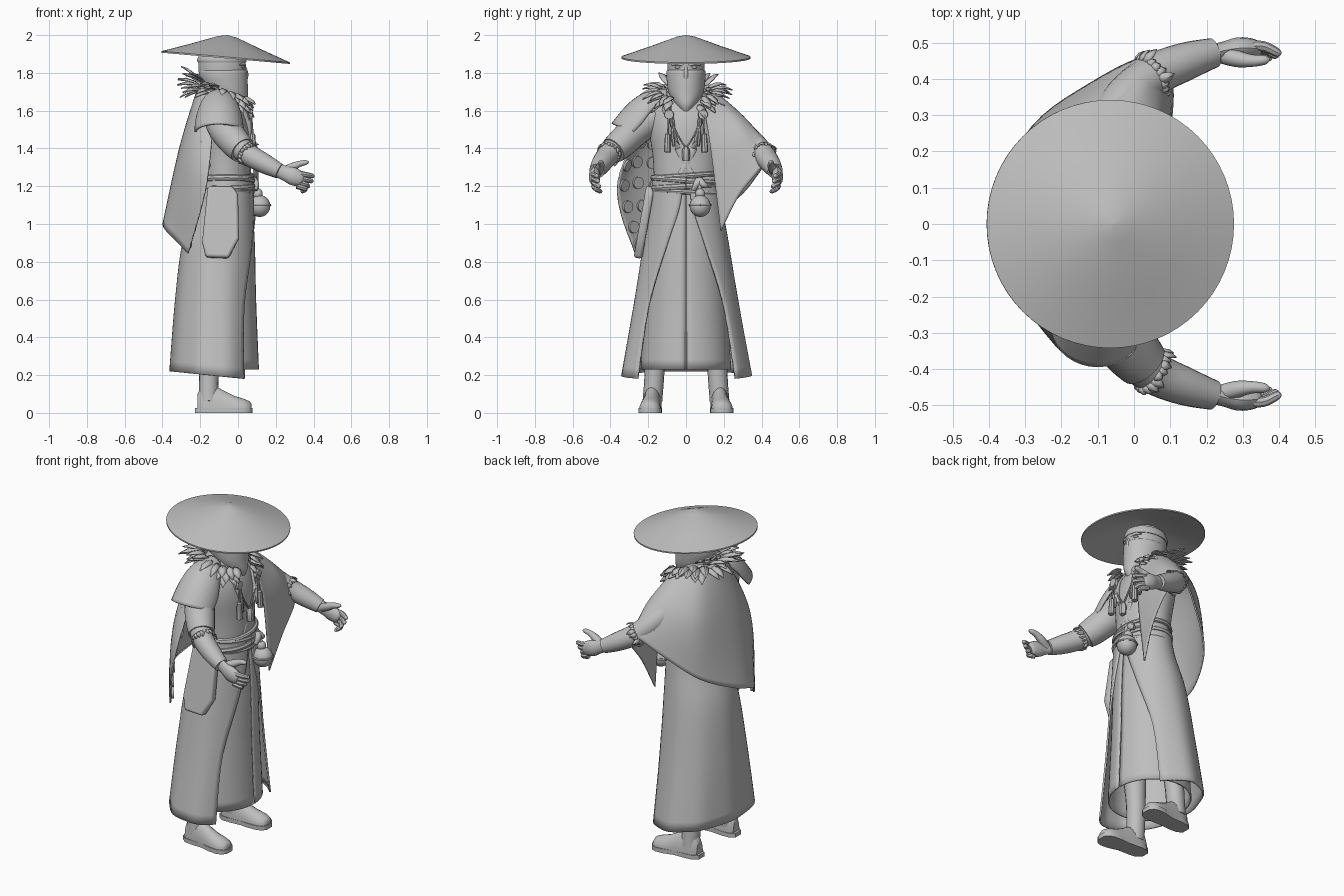
import bpy, bmesh, math, random
from mathutils import Vector, Matrix

random.seed(4)
if "Cube" in bpy.data.objects:
    bpy.data.objects.remove(bpy.data.objects["Cube"])

clay = bpy.data.materials.new("plain_grey")
clay.use_nodes = True
clay.diffuse_color = (0.52, 0.52, 0.52, 1)
clay.node_tree.nodes["Principled BSDF"].inputs["Base Color"].default_value = (0.52, 0.52, 0.52, 1)


def finish(name, bm, thick=0, angle=40):
    """Turn a bmesh into a shaded object, with optional cloth thickness."""
    bmesh.ops.recalc_face_normals(bm, faces=bm.faces)
    me = bpy.data.meshes.new(name)
    bm.to_mesh(me)
    bm.free()
    me.materials.append(clay)
    me.polygons.foreach_set("use_smooth", [True] * len(me.polygons))
    me.set_sharp_from_angle(angle=math.radians(angle))
    ob = bpy.data.objects.new(name, me)
    bpy.context.scene.collection.objects.link(ob)
    if thick:
        mod = ob.modifiers.new("thickness", "SOLIDIFY")
        mod.thickness, mod.offset = thick, 0
    return ob


def spline(keys, n):
    """Smooth curve through keys of any dimension."""
    k = [Vector(p) for p in keys]
    out = []
    for i in range(len(k) - 1):
        a, b, c, d = k[max(i - 1, 0)], k[i], k[i + 1], k[min(i + 2, len(k) - 1)]
        for j in range(n):
            t = j / n
            out.append(b + (c - a) * (t / 2) + (a * 2 - b * 5 + c * 4 - d) * (t * t / 2)
                       + (b * 3 - a - c * 3 + d) * (t ** 3 / 2))
    return out + [k[-1]]


def skin(bm, rows, loop=True, caps=True):
    vs = [[bm.verts.new(p) for p in r] for r in rows]
    m = len(vs[0])
    for r, s in zip(vs, vs[1:]):
        for j in range(m if loop else m - 1):
            bm.faces.new((r[j], r[(j + 1) % m], s[(j + 1) % m], s[j]))
    if loop and caps:
        bm.faces.new(vs[0])
        bm.faces.new(vs[-1])


def tube(bm, keys, n=4, m=12, squash=1):
    """Round limb through keys of (x, y, z, radius)."""
    pts = spline(keys, n)
    rows = []
    for i, p in enumerate(pts):
        t = (pts[min(i + 1, len(pts) - 1)] - pts[max(i - 1, 0)]).xyz.normalized()
        u = t.cross(Vector((0, 0, 1)) if abs(t.z) < 0.95 else Vector((1, 0, 0))).normalized()
        v = u.cross(t)
        rows.append([p.xyz + (u * math.cos(a) * squash + v * math.sin(a)) * max(p[3], 0.001)
                     for a in (math.tau * j / m for j in range(m))])
    skin(bm, rows)


def wrap(name, keys, thick=0, n=5, m=48, fold=0):
    """Elliptic body shell from keys of (z, centre x, radius x, radius y, front opening degrees)."""
    rows = []
    for z, cx, rx, ry, gap in spline(keys, n):
        g = math.radians(gap)
        low = fold * max(0, 1.2 - z)
        row = []
        for j in range(m):
            a = g + (math.tau - 2 * g) * j / (m - 1 if thick else m)
            f = 1 + low * math.sin(9 * a)
            row.append((cx + rx * f * math.cos(a), ry * f * math.sin(a), z - 2 * low * (1 + math.cos(a))))
        rows.append(row)
    bm = bmesh.new()
    skin(bm, rows, loop=not thick)
    return finish(name, bm, thick)


def ball(bm, centre, size):
    mat = Matrix.Translation(centre) @ Matrix.Diagonal((*size, 1))
    bmesh.ops.create_uvsphere(bm, u_segments=20, v_segments=12, radius=1, matrix=mat)


def leaf(bm, base, direction, up, length, width):
    """Curved, keeled feather."""
    d, up = Vector(direction).normalized(), Vector(up)
    side = d.cross(up).normalized()
    rows = []
    for t, w in ((0, .4), (.3, 1), (.65, .8), (1, .04)):
        c = Vector(base) + d * length * t + up * length * .35 * t * (1 - t)
        rows.append([c - side * w * width, c + up * width * .4 * w, c + side * w * width])
    skin(bm, rows, loop=False)


# Wide conical hat, hollow underneath and tipped forward
bm = bmesh.new()
skin(bm, [[(r * math.cos(a), r * math.sin(a), z) for a in (math.tau * j / 64 for j in range(64))]
          for r, z in ((.003, .115), (.05, .106), (.2, .05), (.342, 0), (.342, -.008), (.2, .036), (.003, .1))])
hat = finish("straw_hat", bm)
hat.location = (-.065, 0, 1.885)
hat.rotation_euler.y = math.radians(5)

# Head, face cloth and headband
wrap("head", [(1.62, -.05, .06, .05, 0), (1.7, -.08, .1, .08, 0), (1.78, -.083, .122, .095, 0),
              (1.87, -.085, .122, .098, 0), (1.92, -.085, .09, .08, 0), (1.945, -.085, .02, .02, 0)])
wrap("face_cloth", [(1.585, .015, .02, .012, 0), (1.63, -.02, .075, .055, 0), (1.69, -.05, .103, .09, 0),
                    (1.76, -.073, .124, .102, 0), (1.805, -.08, .128, .104, 0), (1.815, -.08, .12, .095, 0)])
wrap("headband", [(1.855, -.085, .127, .103, 0), (1.87, -.085, .131, .106, 0), (1.9, -.085, .118, .098, 0)])
bm = bmesh.new()
tube(bm, [(.034, 0, 1.84, .006), (.042, 0, 1.8, .012), (.038, 0, 1.77, .014), (.026, 0, 1.72, .008)])
finish("nose", bm)
bm = bmesh.new()
for s in (1, -1):
    ball(bm, (.022, s * .04, 1.83), (.014, .02, .008))
    tube(bm, [(.036, s * .015, 1.84, .006), (.03, s * .045, 1.848, .008), (.01, s * .075, 1.842, .004)])
finish("eyes_and_brows", bm)

# Torso and layered robe
wrap("torso", [(1.18, -.06, .128, .168, 0), (1.35, -.07, .137, .175, 0), (1.5, -.08, .145, .195, 0),
               (1.6, -.09, .13, .185, 0), (1.67, -.1, .1, .12, 0), (1.74, -.09, .075, .075, 0)])
wrap("inner_skirt", [(1.25, -.06, .125, .16, 1), (.9, -.09, .175, .19, 1),
                     (.6, -.105, .197, .212, 1), (.23, -.113, .22, .236, 1)], .008)
wrap("outer_coat", [(1.25, -.06, .135, .172, 4), (1.1, -.07, .152, .187, 10), (.9, -.1, .19, .222, 27),
                    (.6, -.115, .213, .272, 46), (.22, -.123, .235, .342, 49)], .01, fold=.012)
bm = bmesh.new()
for s in (1, -1):
    tube(bm, [(-.03, s * .1, 1.66, .02), (.05, s * .075, 1.54, .022),
              (.058, s * .04, 1.4, .02), (.062, -s * .03, 1.26, .016)], squash=.5)
finish("robe_lapels", bm)

# Wound sash and its knot
bm = bmesh.new()
for z, tilt, r in ((1.255, .012, .014), (1.23, -.015, .017), (1.2, .012, .018), (1.17, -.01, .014)):
    tube(bm, [(-.06 + .135 * math.cos(a), .172 * math.sin(a), z + tilt * math.sin(a), r)
              for a in (math.tau * j / 32 for j in range(33))], n=1, m=8)
for y, z in ((.11, 1.2), (.04, 1.18)):
    tube(bm, [(.08, .07, 1.23, .022), (.095, (y + .07) / 2, 1.21, .018), (.09, y, z, .012)])
finish("waist_sash", bm)

# Gourd
bm = bmesh.new()
ball(bm, (.115, .075, 1.095), (.056, .056, .058))
ball(bm, (.105, .075, 1.16), (.026, .026, .028))
tube(bm, [(.105, .075, 1.17, .012), (.09, .07, 1.23, .008)])
tube(bm, [(.115 + .056 * math.cos(a), .075 + .056 * math.sin(a), 1.1, .006)
          for a in (math.tau * j / 20 for j in range(21))], n=1, m=6)
finish("gourd", bm)

# Hip pouch lying on the right side of the coat
bm = bmesh.new()
outline = ((-.16, .2), (-.19, -.1), (-.17, -.18), (-.05, -.185), (.005, -.08), (.0, .16), (-.03, .2))
face = bm.faces.new([bm.verts.new((x, 0, z)) for x, z in outline])
ext = bmesh.ops.extrude_face_region(bm, geom=[face])
bmesh.ops.translate(bm, vec=(0, .045, 0), verts=[v for v in ext["geom"] if isinstance(v, bmesh.types.BMVert)])
pouch = finish("hip_pouch", bm)
pouch.location = (0, -.245, 1.005)
pouch.rotation_euler.x = math.radians(-10)
bev = pouch.modifiers.new("soft_edge", "BEVEL")
bev.width, bev.segments = .014, 3

# Cape: each column runs neck, middle, hem from the left front round to the right back
columns = [((.03, .09, 1.65), (.08, .13, 1.4), (.08, .185, .96)),
           ((-.01, .13, 1.68), (.08, .24, 1.45), (.1, .28, 1.15)),
           ((-.05, .14, 1.7), (.05, .3, 1.515), (.1, .4, 1.3)),
           ((-.09, .14, 1.71), (-.04, .3, 1.57), (.04, .46, 1.39)),
           ((-.13, .13, 1.72), (-.15, .3, 1.505), (-.12, .385, 1.27)),
           ((-.18, .09, 1.72), (-.255, .225, 1.45), (-.28, .265, 1.13)),
           ((-.21, 0, 1.72), (-.3, .05, 1.42), (-.38, .07, 1.03)),
           ((-.2, -.09, 1.71), (-.295, -.12, 1.4), (-.39, -.08, .98)),
           ((-.16, -.13, 1.7), (-.24, -.265, 1.33), (-.325, -.19, .91)),
           ((-.12, -.15, 1.67), (-.165, -.36, 1.22), (-.265, -.27, .845))]
bands = [spline([c[k] for c in columns], 5) for k in range(3)]
cape = [spline(col, 8) for col in zip(*bands)]
bm = bmesh.new()
skin(bm, cape, loop=False)
finish("cape", bm, .009)

# Round plates sewn inside the right edge of the cape
bm = bmesh.new()
for i in range(-9, -1, 3):
    for j in range(6 + i % 2, 16, 2):
        p = cape[i][j]
        nrm = (cape[i + 1][j] - cape[i - 1][j]).cross(cape[i][j + 1 if j < 15 else j] - cape[i][j - 1]).normalized()
        if nrm.dot(Vector((0, -.05, p.z)) - p) < 0:
            nrm = -nrm
        tube(bm, [(*p, .032), (*(p + nrm * .018), .032)], n=1, m=16)
finish("cape_plates", bm)

# Right shoulder guard: arched rows of (y, z, half width, normal y, normal z)
bm = bmesh.new()
rows = []
for y, z, w, ny, nz in spline([(-.1, 1.71, .06, .1, 1), (-.2, 1.7, .1, -.2, 1),
                               (-.3, 1.635, .12, -.6, .8), (-.39, 1.53, .125, -.9, .35)], 5):
    rows.append([(-.1 + w * math.sin(t), y - ny * w * (1 - math.cos(t)), z - nz * w * (1 - math.cos(t)))
                 for t in (math.radians(-90 + 10 * j) for j in range(19))])
skin(bm, rows, loop=False)
finish("shoulder_guard", bm, .012)

# Loose right sleeve
bm = bmesh.new()
tube(bm, [(-.1, -.17, 1.57, .085), (-.07, -.265, 1.5, .085), (-.01, -.345, 1.425, .08), (.025, -.385, 1.39, .072)], m=20)
finish("right_sleeve", bm)

# Arms, hands and ragged cuffs
for s, side in ((1, "left"), (-1, "right")):
    bm = bmesh.new()
    tube(bm, [(-.09, s * .2, 1.54, .065), (-.03, s * .33, 1.45, .065), (.05, s * .407, 1.372, .059),
              (.14, s * .447, 1.32, .053), (.22, s * .472, 1.28, .041)], m=20)
    finish(side + "_arm", bm)
    bm = bmesh.new()
    tube(bm, [(.2, s * .466, 1.29, .038), (.25, s * .478, 1.268, .039), (.29, s * .484, 1.253, .047),
              (.33, s * .484, 1.237, .04), (.345, s * .484, 1.23, .025)], squash=.65)
    for k in range(4):
        z, tip = 1.27 - k * .023, 1.254 - k * .027
        x = .395 - .012 * k * k / 2
        tube(bm, [(.31, s * .488, z, .015), (.355, s * (.49 - .004 * k), (z + tip) / 2, .0145),
                  (x, s * (.472 - .006 * k), tip, .012), (x + .009, s * (.467 - .006 * k), tip - .002, .004)], m=8)
    tube(bm, [(.235, s * .468, 1.275, .024), (.285, s * .455, 1.3, .023), (.325, s * .45, 1.318, .017),
              (.36, s * .452, 1.326, .013), (.374, s * .454, 1.326, .004)], m=10)
    finish(side + "_hand", bm)
    bm = bmesh.new()
    axis = Vector((.75, s * .4, -.5)).normalized()
    u = axis.orthogonal().normalized()
    v = axis.cross(u)
    for k in range(20):
        a = math.tau * k / 20
        out = u * math.cos(a) + v * math.sin(a)
        leaf(bm, Vector((.035, s * .4, 1.382)) + out * .055, axis + out * random.uniform(.1, .4),
             out, random.uniform(.02, .055), .015)
    finish(side + "_cuff", bm, .004)

# Feather collar: three rows, high at the back, dipping towards an open front
bm = bmesh.new()
for row in range(3):
    for k in range(20):
        a = math.radians(32 + 296 * (k + row / 3) / 19.7)
        back = (1 - math.cos(a)) / 2
        out = Vector((math.cos(a), math.sin(a), 0))
        base = Vector((-.075 + .125 * out.x, .135 * out.y, 1.62 + .085 * back + .02 * row))
        lift = random.uniform(-.35, .15) + .4 * row * back - .7 * (1 - back)
        leaf(bm, base, out + Vector((0, random.uniform(-.3, .3), lift)), (0, 0, 1),
             random.uniform(.08, .11) * (.75 + .55 * back), .026)
finish("feather_collar", bm, .006)

# Necklace, tassels and pendant
bm = bmesh.new()
for s in (1, -1):
    tube(bm, [(.05, s * .09, 1.6, .005), (.07, s * .06, 1.5, .005), (.078, 0, 1.4, .005)], m=6)
    tube(bm, [(.06, s * .09, 1.58, .026), (.078, s * .09, 1.58, .024)], n=1, m=16)
    tube(bm, [(.072, s * .092, 1.56, .005), (.077, s * .096, 1.48, .005), (.077, s * .097, 1.475, .014),
              (.08, s * .1, 1.38, .017)], n=2, m=8)
    tube(bm, [(.072, s * .078, 1.56, .005), (.078, s * .068, 1.44, .008), (.078, s * .066, 1.41, .004)], m=6)
tube(bm, [(.077, 0, 1.41, .01), (.079, 0, 1.385, .024), (.079, 0, 1.335, .02)], n=2, m=6, squash=.9)
finish("necklace", bm)

# Legs and boots
for s, side in ((1, "left"), (-1, "right")):
    bm = bmesh.new()
    tube(bm, [(-.1, s * .12, .9, .075), (-.13, s * .15, .5, .065), (-.15, s * .163, .28, .054),
              (-.155, s * .17, .16, .052), (-.155, s * .178, .06, .052)], m=16)
    finish(side + "_leg", bm)
    bm = bmesh.new()
    rows = [[(x, s * y + w * math.cos(a), .02 + h * max(0, math.sin(a)))
             for a in (math.tau * j / 24 for j in range(24))]
            for x, y, w, h in ((-.215, .175, .03, .08), (-.195, .176, .045, .12), (-.15, .178, .05, .14),
                               (-.08, .182, .05, .1), (-.02, .188, .056, .07), (.03, .191, .057, .055),
                               (.06, .191, .045, .042), (.072, .19, .025, .028))]
    skin(bm, rows)
    finish(side + "_boot", bm)
    bm = bmesh.new()
    edge = [(x, s * y, w) for x, y, w in
            ((-.228, .175, .025), (-.2, .176, .048), (-.15, .178, .052), (-.08, .182, .05),
             (-.02, .188, .06), (.03, .191, .061), (.06, .191, .05), (.078, .19, .026))]
    ring = [(x, y + w) for x, y, w in edge] + [(x, y - w) for x, y, w in reversed(edge)]
    skin(bm, [[(x, y, z) for x, y in ring] for z in (0, .025)])
    finish(side + "_sole", bm)
